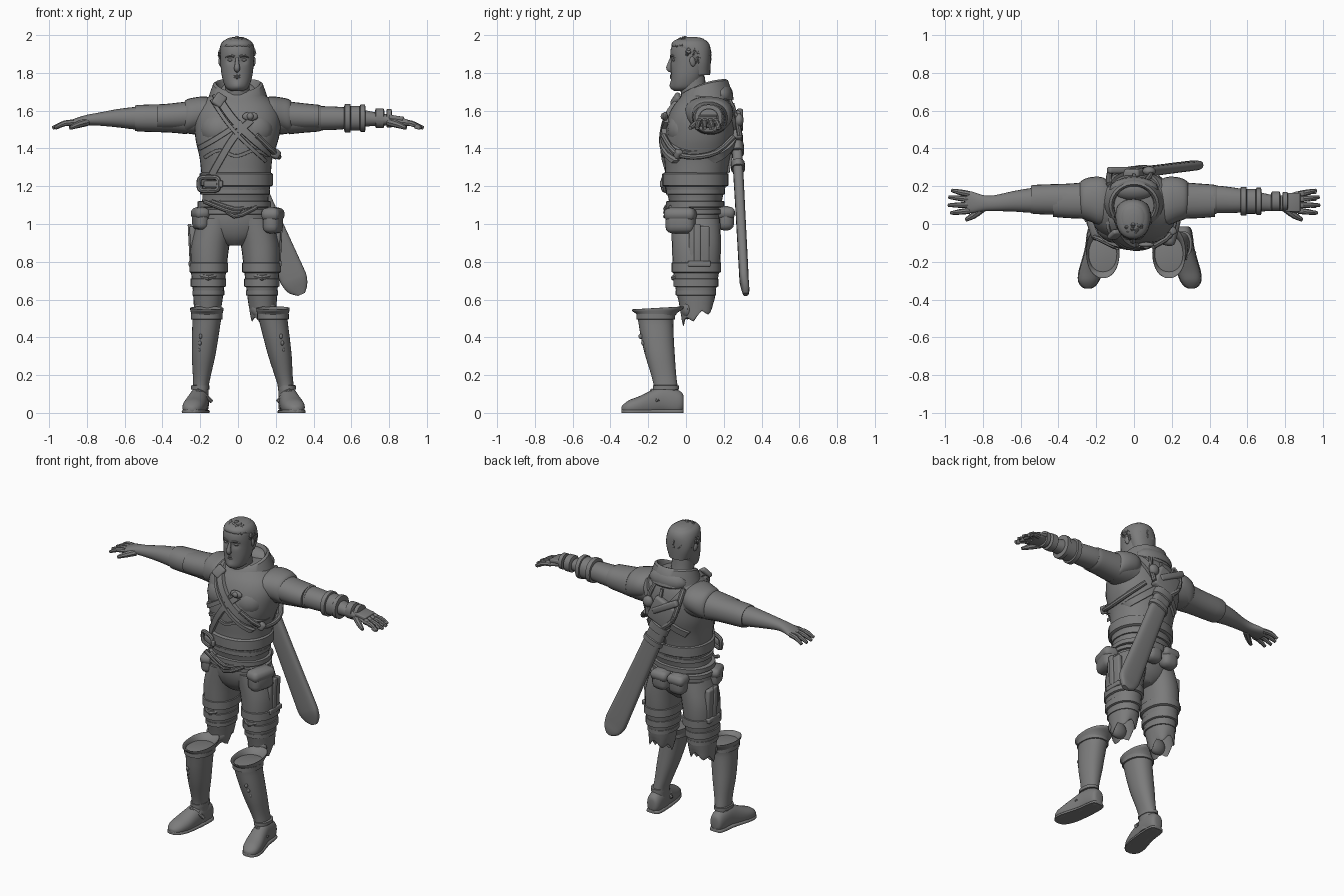
import bpy, bmesh, math, random
from mathutils import Vector, Matrix, Euler
from mathutils.bvhtree import BVHTree

random.seed(4)
old = bpy.data.objects.get("Cube")
if old:
    bpy.data.objects.remove(old, do_unlink=True)

grey = bpy.data.materials.new("clay_grey")
grey.use_nodes = True
grey.diffuse_color = (0.2, 0.2, 0.2, 1)
for node in grey.node_tree.nodes:
    if node.type == 'BSDF_PRINCIPLED':
        node.inputs["Base Color"].default_value = (0.2, 0.2, 0.2, 1)


# ---- helpers: each shape is a (verts, faces) pair ----
def build(name, *shapes, angle=40):
    verts, faces = [], []
    for vs, fs in shapes:
        base = len(verts)
        verts += [tuple(v) for v in vs]
        faces += [[i + base for i in f] for f in fs]
    mesh = bpy.data.meshes.new(name)
    mesh.from_pydata(verts, [], faces)
    bm = bmesh.new()
    bm.from_mesh(mesh)
    bmesh.ops.recalc_face_normals(bm, faces=bm.faces)
    bm.to_mesh(mesh)
    bm.free()
    mesh.materials.append(grey)
    obj = bpy.data.objects.new(name, mesh)
    bpy.context.collection.objects.link(obj)
    bpy.ops.object.select_all(action='DESELECT')
    obj.select_set(True)
    bpy.context.view_layer.objects.active = obj
    bpy.ops.object.shade_smooth_by_angle(angle=math.radians(angle))


def smooth(rows, k):
    out = []
    for i in range(len(rows) - 1):
        a, b, c, d = (rows[max(0, min(len(rows) - 1, i + j))] for j in (-1, 0, 1, 2))
        for s in range(k):
            t = s / k
            out.append([q + t / 2 * (r - p + t * (2*p - 5*q + 4*r - e + t * (3*(q - r) + e - p)))
                        for p, q, r, e in zip(a, b, c, d)])
    return out + [list(rows[-1])]


def skin(rings, closed=False):
    n, m = len(rings[0]), len(rings)
    faces = [[i*n + j, i*n + (j+1) % n, (i+1) % m*n + (j+1) % n, (i+1) % m*n + j]
             for i in range(m if closed else m - 1) for j in range(n)]
    if not closed:
        faces += [list(range(n)), list(range((m-1)*n, m*n))]
    return [v for r in rings for v in r], faces


def loft(rows, axis='z', n=24, p=2.2, k=3):
    """rows of centre x, y, z and two radii; rings lie square to the axis"""
    rings = []
    for x, y, z, a, b in smooth(rows, k):
        ring = []
        for i in range(n):
            c, s = math.cos(math.tau*i/n), math.sin(math.tau*i/n)
            u = a * math.copysign(abs(c)**(2/p), c)
            w = b * math.copysign(abs(s)**(2/p), s)
            off = {'z': (u, w, 0), 'x': (0, u, w), 'y': (u, 0, w)}[axis]
            ring.append((x + off[0], y + off[1], max(0, z + off[2])))
        rings.append(ring)
    return skin(rings)


def band(x, y, z, a, b, h, axis='z'):
    """flat strip wrapped round a limb or waist"""
    rows = []
    for t, r in ((-1, -.012), (-.8, 0), (.8, 0), (1, -.012)):
        o = t * h / 2
        c = (x + o, y, z) if axis == 'x' else (x, y, z + o)
        rows.append((*c, a + r, b + r))
    return loft(rows, axis, 28, 2.2, 1)


def tube(pts, radii, n=8, closed=False, k=3):
    if isinstance(radii, float):
        radii = [radii] * len(pts)
    rows = [(*p, r) for p, r in zip(pts, radii)]
    rows = rows if closed else smooth(rows, k)
    m, rings = len(rows), []
    for i, row in enumerate(rows):
        nxt = rows[(i+1) % m] if closed else rows[min(i+1, m-1)]
        prv = rows[i-1] if closed else rows[max(i-1, 0)]
        t = (Vector(nxt[:3]) - Vector(prv[:3])).normalized()
        u = t.cross(Vector((0, 1, 0) if closed or abs(t.z) > .9 else (0, 0, 1))).normalized()
        v = u.cross(t)
        rings.append([Vector(row[:3]) + row[3] * (u*math.cos(math.tau*j/n) + v*math.sin(math.tau*j/n))
                      for j in range(n)])
    return skin(rings, closed)


def from_bm(bm):
    bm.verts.index_update()
    out = [v.co.copy() for v in bm.verts], [[v.index for v in f.verts] for f in bm.faces]
    bm.free()
    return out


def ball(loc, size, rot=(0, 0, 0)):
    bm = bmesh.new()
    mat = Matrix.LocRotScale(Vector(loc), Euler(rot), Vector(size))
    bmesh.ops.create_uvsphere(bm, u_segments=16, v_segments=10, radius=1, matrix=mat)
    return from_bm(bm)


def box(loc, size, rot=(0, 0, 0), bev=0.012):
    bm = bmesh.new()
    bmesh.ops.create_cube(bm, size=1, matrix=Matrix.Diagonal((*size, 1)))
    bmesh.ops.bevel(bm, geom=bm.edges[:], offset=bev, segments=3, affect='EDGES', profile=.5)
    bm.transform(Matrix.LocRotScale(Vector(loc), Euler(rot), None))
    return from_bm(bm)


# ---- torso ----
trunk = loft([(-.02, .05, 1.0, .19, .13), (-.015, .05, 1.12, .175, .14), (-.01, .05, 1.2, .18, .16),
              (-.01, .055, 1.28, .185, .165), (-.01, .06, 1.36, .195, .175), (-.005, .07, 1.45, .22, .185),
              (0, .08, 1.55, .23, .18), (0, .09, 1.62, .21, .16), (0, .1, 1.67, .16, .13),
              (0, .1, 1.71, .1, .1)], n=40, k=4)
build("torso", trunk)
build("chest_muscles", *[ball((s*.085 - .005, -.012, 1.5), (.11, .09, .1)) for s in (-1, 1)])
tree = BVHTree.FromPolygons([Vector(v) for v in trunk[0]], trunk[1])


def strap(pts, width, side=-1, lift=.018):
    """ribbon laid over the front (-1) or back (1) of the torso"""
    path, rings, last = smooth(pts, 8), [], side * .1 + .07
    for i, (x, z) in enumerate(path):
        a, b = path[max(i-1, 0)], path[min(i+1, len(path)-1)]
        d = Vector((b[0]-a[0], b[1]-a[1])).normalized() * width / 2
        ring = []
        for t, up in ((-1, -.01), (-.85, lift), (.85, lift), (1, -.01)):
            px, pz = x - d.y*t, z + d.x*t
            hit = tree.ray_cast(Vector((px, side*3, pz)), Vector((0, -side, 0)))[0]
            last = hit.y if hit else last
            ring.append((px, last + side*up, pz))
        rings.append(ring)
    return skin(rings)


build("front_straps", strap([(-.12, 1.69), (-.03, 1.56), (.08, 1.45), (.18, 1.37)], .045, lift=.024),
      strap([(-.14, 1.66), (-.06, 1.54), (.03, 1.44), (.15, 1.33)], .022, lift=.028),
      strap([(.07, 1.55), (-.02, 1.46), (-.1, 1.33), (-.16, 1.22)], .04, lift=.022),
      strap([(-.21, 1.4), (-.12, 1.45), (.02, 1.54)], .03, lift=.02))
build("back_straps", strap([(-.14, 1.65), (-.02, 1.5), (.17, 1.34)], .045, 1),
      strap([(.15, 1.65), (.04, 1.5), (-.15, 1.36)], .045, 1))
build("vest_seams", strap([(-.18, 1.35), (-.1, 1.39), (-.01, 1.36), (.09, 1.39), (.16, 1.36)], .02, lift=.012),
      strap([(0, 1.64), (0, 1.27)], .02, 1, .012))
build("chest_medallion", ball((.065, -.11, 1.57), (.042, .014, .024)), ball((.065, -.12, 1.57), (.018, .014, .018)))
build("side_loop", tube([(.1, -.12, 1.47), (.19, -.06, 1.38), (.215, .04, 1.355), (.2, .16, 1.38),
                         (.12, .25, 1.46)], .015))
build("strap_buckles", box((-.1, -.055, 1.655), (.06, .03, .075), (-.5, .6, 0)),
      box((.2, -.04, 1.37), (.04, .04, .05), (0, .6, .5)))

# ---- waist belts and pouches ----
build("waist_belts", band(-.01, .05, 1.235, .195, .176, .075), band(-.015, .05, 1.17, .185, .157, .03),
      band(-.02, .05, 1.105, .195, .155, .035), band(-.02, .05, 1.065, .2, .153, .03))


def on_belt(x, z):
    return x, -.095 - (x + .155)*.5, z


frame = []
for i in range(24):
    c, s = math.cos(math.tau*i/24), math.sin(math.tau*i/24)
    frame.append(on_belt(-.155 + .052*math.copysign(abs(c)**.5, c), 1.212 + .036*math.copysign(abs(s)**.5, s)))
build("belt_buckle", tube(frame, [.013]*24, 8, True), box(on_belt(-.13, 1.212), (.11, .02, .035), (0, 0, -.46), .006))
build("hanging_cords", *[tube([(x, -.08, 1.12), (-.02, -.11, z), (x + .2, -.08, 1.09)], .011)
                         for x, z in ((-.18, 1.06), (-.14, 1.08), (-.1, 1.04))])


def pouch(x, y, z, w, d, h, turn):
    lid = min(w, d) * .4
    return [box((x, y, z), (w, d, h), (0, 0, turn), min(w, d) * .42),
            box((x, y, z + h*.22), (w + .01, d + .01, h*.5), (0, 0, turn), min(lid, h*.22))]


build("side_pouches", *pouch(.185, -.03, 1.02, .09, .16, .14, -.25), *pouch(-.2, -.02, 1.03, .07, .12, .12, .3))
build("back_pouches", *[s for x in (-.09, .03) for s in pouch(x, .21, 1.03, .11, .09, .13, 0)])

# ---- neck, collar and head ----
build("neck", loft([(0, .08, 1.6, .09, .09), (-.003, .045, 1.68, .068, .07), (-.005, .03, 1.78, .066, .07)]))
collar = []
for i in range(40):
    c, s = math.cos(math.tau*i/40), math.sin(math.tau*i/40)
    base = 1.645 + .035*s + .015*c*c
    collar.append([(r*c, .1 + r*s*.93, base + h) for r, h in
                   ((.165, -.02), (.15, .03), (.132, .08), (.118, .088), (.108, .075), (.1, 0))])
build("collar", skin(collar, True))
build("shoulder_roll", ball((0, .185, 1.68), (.13, .065, .07)))
verts, faces = loft([(-.005, -.02, 1.705, .035, .04), (-.005, -.008, 1.725, .061, .068), (-.005, .008, 1.78, .08, .086),
                     (-.005, .02, 1.85, .088, .1), (-.005, .022, 1.91, .089, .105), (-.005, .024, 1.95, .083, .095),
                     (-.005, .028, 1.98, .055, .065), (-.005, .03, 1.99, .02, .025)], n=48, k=5)
shaped = []
for x, y, z in verts:
    if y < 0:
        for ex in (-.04, .03):
            y += .012 * math.exp(-((x - ex)**2 + 1.5*(z - 1.868)**2) / .0004)
        y -= .01 * math.exp(-((x + .005)**2 + (z - 1.73)**2) / .0006)
    shaped.append((x, y, z))
build("head", (shaped, faces), angle=60)
build("nose", tube([(-.005, -.076, 1.88), (-.005, -.086, 1.85), (-.005, -.09, 1.822), (-.005, -.072, 1.81)],
                   [.008, .011, .016, .009], 10))
build("eyes", *[ball((-.005 + s*.034, -.06, 1.868), (.016, .012, .008)) for s in (-1, 1)])
build("brows", *[tube([(-.005 + s*.012, -.079, 1.886), (-.005 + s*.036, -.075, 1.892), (-.005 + s*.062, -.053, 1.882)],
                      [.006, .007, .004]) for s in (-1, 1)])
build("lips", *[tube([(-.032, -.066, z), (-.005, -.079, z), (.022, -.066, z)], [.003, .007, .003]) for z in (1.775, 1.786)])
build("ears", *[ball((-.005 + s*.088, .035, 1.86), (.01, .016, .027), (.2, 0, s*.3)) for s in (-1, 1)])
build("hair_cap", loft([(-.005, .07, 1.79, .066, .058), (-.005, .075, 1.85, .084, .056), (-.005, .055, 1.9, .092, .077),
                        (-.005, .026, 1.94, .09, .102), (-.005, .022, 1.97, .072, .086), (-.005, .025, 1.988, .03, .04)]))
locks = []
for i in range(170):
    a, e = random.uniform(0, math.tau), random.uniform(-.6, 1.4)
    x, y = math.cos(a)*math.cos(e), math.sin(a)*math.cos(e)
    if y < -.2 and e < .5 or y < .35 and e < 0:
        continue
    start = Vector((-.005 + .088*x, .024 + .102*y, 1.895 + .09*math.sin(e)))
    end = start + Vector((x*.004, y*.006 - .012, -.024 if y > -.2 else .004))
    locks.append(tube([start, (start + end)/2 + Vector((x, y, .7))*.004, end], [.011, .011, .003], 6, k=2))
build("hair_locks", *locks)

# ---- arms and hands ----
for s, side in ((-1, "right"), (1, "left")):
    def limb(rows, **kw):
        return loft([(s*r[0], *r[1:]) for r in rows], 'x', **kw)
    build(side + "_arm", limb([(.12, .12, 1.57, .11, .1), (.24, .13, 1.565, .1, .09), (.34, .13, 1.56, .076, .068),
                               (.44, .13, 1.56, .073, .064), (.54, .125, 1.56, .066, .06), (.64, .12, 1.56, .054, .048),
                               (.74, .11, 1.555, .042, .034), (.8, .11, 1.55, .043, .028), (.86, .115, 1.54, .057, .02),
                               (.895, .115, 1.53, .05, .014)]))
    end = .54 if s < 0 else .44
    build(side + "_sleeve", limb([(.27, .13, 1.56, .09, .085), (.36, .13, 1.56, .083, .076),
                                  (end - .01, .13, 1.56, .077, .07), (end, .13, 1.56, .066, .06)]))
    build(side + "_shoulder_guard", limb([(.12, .12, 1.59, .1, .07), (.17, .12, 1.59, .128, .085), (.23, .13, 1.58, .118, .09),
                                          (.27, .13, 1.57, .104, .09), (.285, .13, 1.565, .09, .08)]))
    build(side + "_arm_plate", limb([(.25, .12, 1.575, .092, .076), (.35, .12, 1.568, .089, .071), (.43, .12, 1.565, .082, .066)], k=2))
    fingers = [tube([(s*.87, y, 1.537), (s*.92, y + d*.5, 1.532), (s*(.965 + o), y + d, 1.508)],
                    [.016, .015, .009]) for y, d, o in ((.07, -.012, .005), (.1, 0, .018), (.13, .012, .015), (.158, .02, 0))]
    thumb = tube([(s*.8, .085, 1.54), (s*.85, .045, 1.525), (s*.89, .022, 1.508)], [.022, .018, .01])
    build(side + "_fingers", thumb, *fingers)
# armoured glove on the left arm
build("forearm_cuffs", *[band(x, .12, 1.56, r, r, h, 'x') for x, r, h in
                         ((.58, .076, .035), (.62, .066, .06), (.66, .072, .03), (.75, .052, .05), (.8, .049, .03))])
build("glove_plates", box((.84, .115, 1.562), (.08, .1, .022), (0, .15, 0), .006),
      *[box((x, .115 + (i - 1.5)*(.03 + (x - .88)*.1), 1.588 - (x - .8)*.5), (.03, .025, .022), (0, .3, 0), .006)
        for x in (.885, .92, .95) for i in range(4)])

# ---- hips and legs ----
build("hips", loft([(-.02, .05, .885, .05, .07), (-.02, .05, .93, .14, .11), (-.02, .05, 1.0, .19, .135),
                    (-.02, .05, 1.08, .185, .14)]))
for s, side, shift in ((-1, "right", 0), (1, "left", -.03)):
    def cx(v):
        return s * (v + shift)
    # the torn hem is hollow: the first rings line its inside
    rows = [(cx(.16), .055, .64, .055, .07), (cx(.165), .062, .53, .058, .07), (cx(.165), .062, .51, .065, .078),
            (cx(.16), .058, .57, .074, .09), (cx(.157), .052, .66, .083, .108), (cx(.155), .055, .78, .096, .125),
            (cx(.145), .055, .9, .102, .13), (cx(.11), .05, 1.03, .1, .13)]
    verts, faces = loft(rows)
    hem = []
    for x, y, z in verts:
        low = max(0, .6 - z)
        hem.append((x, y, z + low * ((y - .05)*5 + .2*math.sin(5*math.atan2(y - .06, x - cx(.165))))))
    build(side + "_thigh", (hem, faces))
    build(side + "_thigh_bands", band(cx(.155), .055, .77, .103, .131, .06), band(cx(.157), .052, .69, .094, .119, .05),
          band(cx(.157), .052, .635, .085, .107, .03))
    build(side + "_thigh_fold", tube([(cx(.157) - .08, .0, .75), (cx(.157), -.064, .715), (cx(.157) + .08, 0, .75)],
                                     [.008, .016, .008]))
    build(side + "_knee_pad", ball((cx(.165), .008, .55), (.066, .035, .055)))
    build(side + "_thigh_holster", box((cx(.234), .07, .87), (.035, .11, .24), (0, s*.05, 0)),
          box((cx(.25), .06, .87), (.02, .035, .26), (0, s*.05, 0), .006), box((cx(.246), .07, .79), (.03, .12, .03), bev=.006))

# ---- boots ----
for s, side, top, low in ((-1, "right", .165, .2), (1, "left", .185, .26)):
    def bx(z):
        return s * (low + (top - low) * min(1, max(0, (z - .1) / .4)))
    # shaft and flared cuff in one, open at the top
    shaft = [(-.105, .02, .045, .065), (-.107, .13, .042, .063), (-.118, .2, .048, .066), (-.137, .3, .062, .078),
             (-.152, .4, .07, .087), (-.16, .49, .076, .094), (-.155, .525, .083, .108), (-.15, .545, .088, .134),
             (-.15, .556, .087, .134), (-.155, .535, .076, .1), (-.16, .49, .068, .086), (-.15, .38, .06, .076),
             (-.137, .3, .05, .066)]
    verts, faces = loft([(bx(z), y, z, a, b) for y, z, a, b in shaft], n=32)
    build(side + "_boot_shaft", ([(x, y, z + max(0, z - .5) * (y + .15)) for x, y, z in verts], faces))
    build(side + "_boot_cuff", band(bx(.5), -.16, .51, .084, .102, .035))
    out = [(0, -.012, .055, .02, .03), (0, -.02, .055, .036, .05), (0, -.05, .055, .046, .07), (.005, -.12, .065, .05, .075),
           (.015, -.18, .05, .055, .07), (.03, -.25, .035, .06, .052), (.04, -.3, .028, .053, .04),
           (.043, -.33, .022, .034, .024), (.043, -.342, .02, .012, .012)]
    build(side + "_foot", loft([(s*(low + o), y, z, a, b) for o, y, z, a, b in out], 'y'))
    build(side + "_sole", loft([(s*(low + o), y, .005, a + .004, .016) for o, y, z, a, b in out], 'y', p=3))
    build(side + "_boot_straps", band(s*low, -.107, .135, .048, .069, .025),
          tube([(s*low - .05, -.15, .06), (s*(low + .012), -.18, .118), (s*low + .06, -.15, .06)], .011))
    build(side + "_boot_studs", *[ball((bx(z) + s*.025, -.07 - z*.42, z), (.009, .012, .013)) for z in (.3, .335, .37, .405)])

# ---- sheathed blade on the back ----
tilt = (.05, -.4, 0)
spot = Vector((.33, .312, .625))
turn = Euler(tilt).to_matrix()


def placed(shape):
    return [spot + turn @ Vector(v) for v in shape[0]], shape[1]


blade = [(.006, .005, 0, .02, .014), (0, .005, .03, .052, .02), (0, 0, .08, .07, .024), (0, 0, .15, .071, .025),
         (0, 0, .5, .061, .026), (0, 0, .86, .056, .028)]
build("scabbard", placed(loft(blade, p=3.2, k=2)))
build("scabbard_bands", *[placed(band(0, 0, z, .068, .037, h)) for z, h in ((.74, .04), (.84, .06))])
build("sheath_mount", box((-.02, .27, 1.5), (.16, .05, .16), tilt, .015), box((-.05, .285, 1.55), (.2, .035, .04), (0, .5, 0)),
      ball((.08, .28, 1.55), (.035, .025, .035)),
      tube([(-.13, .21, 1.66), (-.13, .265, 1.57), (-.1, .285, 1.47), (-.02, .285, 1.4)], .016),
      tube([(.06, .225, 1.66), (.09, .265, 1.57), (.08, .285, 1.47)], .014))
